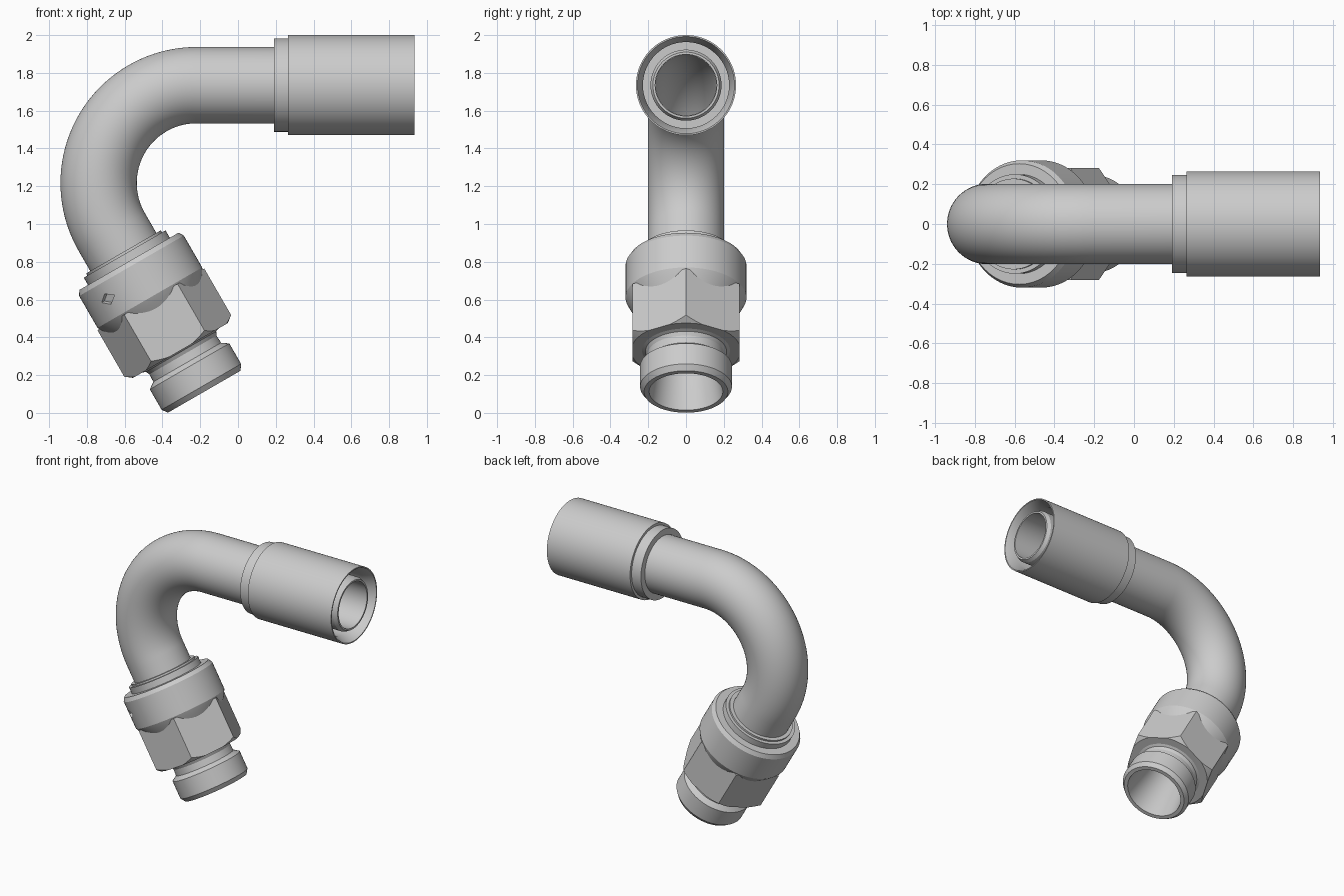
import bpy, bmesh
from math import sin, cos, pi, radians, sqrt
from mathutils import Matrix, Vector

if "Cube" in bpy.data.objects:
    bpy.data.objects.remove(bpy.data.objects["Cube"])

SEG = 96
# local z of NUT runs up the slanted axis from the open threaded end
NUT = Matrix.Translation((-0.179, 0, 0.112)) @ Matrix.Rotation(radians(-30), 4, 'Y')
# local z of HOSE runs along +x on the top axis
HOSE = Matrix.Translation((0, 0, 1.735)) @ Matrix.Rotation(radians(90), 4, 'Y')


def make(name, rings, mat, closed=True):
    """Skin a list of point rings; closed joins the last ring to the first."""
    bm = bmesh.new()
    vs = [[bm.verts.new(p) for p in ring] for ring in rings]
    n = len(vs[0])
    for i in range(len(vs) if closed else len(vs) - 1):
        a, b = vs[i], vs[(i + 1) % len(vs)]
        for j in range(n):
            k = (j + 1) % n
            bm.faces.new((a[j], a[k], b[k], b[j]))
    if not closed:
        bm.faces.new(vs[0])
        bm.faces.new(vs[-1])
    bmesh.ops.recalc_face_normals(bm, faces=bm.faces)
    me = bpy.data.meshes.new(name)
    bm.to_mesh(me)
    bm.free()
    ob = bpy.data.objects.new(name, me)
    ob.matrix_world = mat
    bpy.context.collection.objects.link(ob)
    return ob


def circle(r, z, n=SEG):
    return [(r * cos(2 * pi * i / n), r * sin(2 * pi * i / n), z) for i in range(n)]


def lathe(name, profile, mat):
    return make(name, [circle(r, z) for r, z in profile], mat)


def select(ob):
    bpy.ops.object.select_all(action='DESELECT')
    ob.select_set(True)
    bpy.context.view_layer.objects.active = ob


def smooth(ob):
    select(ob)
    bpy.ops.object.shade_smooth_by_angle(angle=radians(25))


def boolean(ob, other, op):
    select(ob)
    m = ob.modifiers.new('bool', 'BOOLEAN')
    m.operation, m.object, m.solver = op, other, 'EXACT'
    bpy.ops.object.modifier_apply(modifier=m.name)
    bpy.data.objects.remove(other)


# bent tube: straight run, 120 degree bend, slanted run
R, cx, cz = 0.518, -0.22, 1.217
path = [((0.22, 1.735), 90)]
steps = 40
for i in range(steps + 1):
    a = 90 + 120 * i / steps
    path.append(((cx + R * cos(radians(a)), cz + R * sin(radians(a))), a))
end = Vector(path[-1][0]) + 0.5 * Vector((0.5, -sqrt(3) / 2))
path.append(((end.x, end.y), 210))


def tube_rings(r):
    out = []
    for (x, z), a in path:
        nx, nz = cos(radians(a)), sin(radians(a))
        out.append([(x + u * nx, v, z + u * nz) for u, v, _ in circle(r, 0)])
    return out


smooth(make('bent_tube', tube_rings(0.202) + tube_rings(0.16)[::-1], Matrix()))

# hose sleeve with inner nipple
smooth(lathe('hose_sleeve', [
    (0.163, 0.19), (0.247, 0.19), (0.247, 0.265), (0.265, 0.265), (0.265, 0.935),
    (0.257, 0.935), (0.228, 0.86), (0.228, 0.32), (0.188, 0.32), (0.188, 0.90),
    (0.175, 0.925), (0.163, 0.925)], HOSE))

# threaded end with tapered bore
smooth(lathe('threaded_end', [
    (0.195, 0.0), (0.222, 0.0), (0.243, 0.03), (0.243, 0.155), (0.207, 0.18),
    (0.205, 0.225), (0.215, 0.245), (0.24, 0.255), (0.24, 0.5), (0.158, 0.5),
    (0.158, 0.26)], NUT))

# hexagonal nut body, corners chamfered by a turned shape
hexa = lathe('hex_nut', [
    (0.21, 0.252), (0.29, 0.252), (0.335, 0.287), (0.335, 0.57), (0.21, 0.57)], NUT)
prism = make('hex_prism', [circle(0.3265, z, 6) for z in (0.2, 0.565)], NUT, closed=False)
boolean(hexa, prism, 'INTERSECT')
smooth(hexa)

# round collar above the nut, with a stepped top
collar = lathe('nut_collar', [
    (0.205, 0.49), (0.27, 0.49), (0.305, 0.545), (0.32, 0.575), (0.32, 0.77),
    (0.303, 0.797), (0.25, 0.797), (0.25, 0.842), (0.228, 0.842), (0.228, 0.855),
    (0.2, 0.855)], NUT)

# diamond punch mark in the collar
ang = radians(232)
mark = make('diamond_cutter', [
    [(0.05 * cos(t), 0.032 * sin(t), z) for t in (0, pi / 2, pi, 1.5 * pi)]
    for z in (-0.03, 0.03)], NUT, closed=False)
mark.matrix_world = (NUT @ Matrix.Translation((0.32 * cos(ang), 0.32 * sin(ang), 0.68))
                     @ Matrix.Rotation(ang + pi / 2, 4, 'Z') @ Matrix.Rotation(pi / 2, 4, 'X'))
mark.hide_render = True
bpy.context.view_layer.update()
boolean(collar, mark, 'DIFFERENCE')
smooth(collar)
